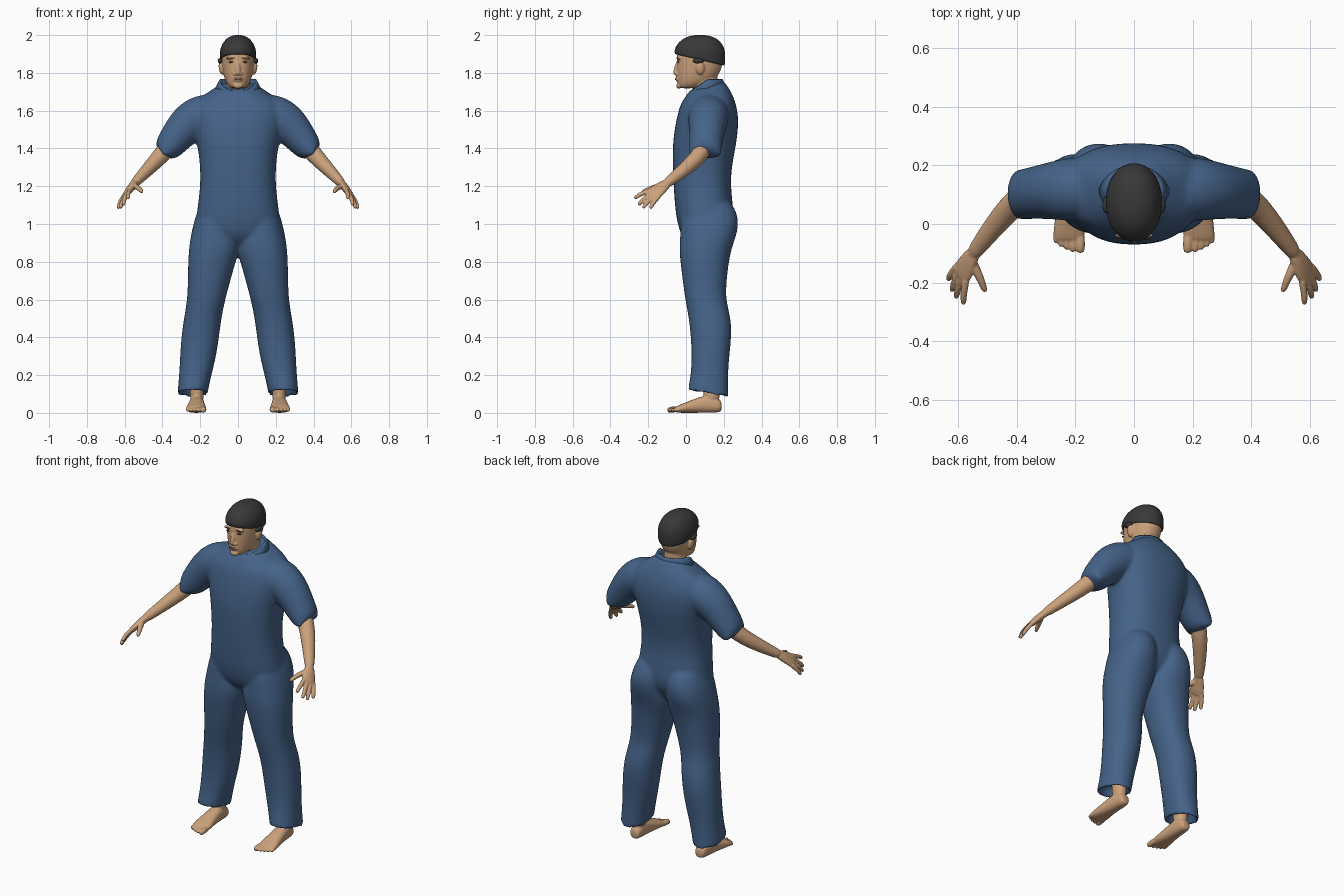
import bpy, bmesh, math
from mathutils import Vector, Matrix


def material(name, rgb):
    m = bpy.data.materials.new(name)
    m.diffuse_color = (*rgb, 1)
    return m


BLUE = material("blue cloth", (0.06, 0.125, 0.25))
SKIN = material("skin", (0.60, 0.36, 0.20))
BLACK = material("black cloth", (0.04, 0.04, 0.04))
DARK = material("dark brown", (0.06, 0.035, 0.025))
LIP = material("lips", (0.42, 0.20, 0.13))


def loft(bm, rings, n=24, e=2.0, side=1):
    """Skin closed rings given as (centre, u axis, v axis)."""
    def p(c):
        return math.copysign(abs(c) ** (2 / e), c)
    loops = []
    for c, u, v in rings:
        loop = []
        for i in range(n):
            a = 2 * math.pi * i / n
            q = Vector(c) + Vector(u) * p(math.cos(a)) + Vector(v) * p(math.sin(a))
            loop.append(bm.verts.new((q.x * side, q.y, q.z)))
        loops.append(loop)
    for a, b in zip(loops, loops[1:]):
        for i in range(n):
            j = (i + 1) % n
            bm.faces.new((a[i], a[j], b[j], b[i]))
    bm.faces.new(loops[0])
    bm.faces.new(loops[-1])


def slab(z, x0, x1, y0, y1, tilt=0):
    """Horizontal ring, optionally sloping from front to back."""
    hy = (y1 - y0) / 2
    return ((x0 + x1) / 2, (y0 + y1) / 2, z), ((x1 - x0) / 2, 0, 0), (0, hy, tilt * hy)


def tube(bm, pts, ref=(0, 1, 0), n=16, side=1):
    """Limb along points (x, y, z, radius along ref, other radius)."""
    cs = [Vector(p[:3]) for p in pts]
    rings = []
    for i, p in enumerate(pts):
        t = (cs[min(i + 1, len(cs) - 1)] - cs[max(i - 1, 0)]).normalized()
        u = Vector(ref)
        u = (u - t * u.dot(t)).normalized()
        rings.append((cs[i], u * p[3], t.cross(u) * p[4]))
    loft(bm, rings, n, side=side)


def ball(bm, c, r, rot=0):
    m = Matrix.Translation(c) @ Matrix.Rotation(rot, 4, 'Y') @ Matrix.Diagonal((*r, 1))
    bmesh.ops.create_uvsphere(bm, u_segments=16, v_segments=10, radius=1, matrix=m)


def finish(bm, name, mat, voxel=0, subdiv=0, smooth=4):
    bmesh.ops.recalc_face_normals(bm, faces=bm.faces[:])
    me = bpy.data.meshes.new(name)
    for f in bm.faces:
        f.smooth = True
    bm.to_mesh(me)
    bm.free()
    me.materials.append(mat)
    ob = bpy.data.objects.new(name, me)
    bpy.context.collection.objects.link(ob)
    if subdiv:
        s = ob.modifiers.new("round", 'SUBSURF')
        s.levels = s.render_levels = subdiv
    if voxel:
        r = ob.modifiers.new("merge", 'REMESH')
        r.mode = 'VOXEL'
        r.voxel_size = voxel
        r.use_smooth_shade = True
        s = ob.modifiers.new("soften", 'SMOOTH')
        s.factor = 0.5
        s.iterations = smooth
    return ob


# Coverall: torso, trouser legs and sleeves merged into one garment
bm = bmesh.new()
torso = [(.87, .10, .05, .15, 0), (.92, .21, -.02, .20, 0), (1.0, .228, -.045, .25, 0),
         (1.08, .215, -.058, .252, 0), (1.2, .20, -.066, .236, 0), (1.3, .20, -.07, .242, 0),
         (1.4, .212, -.072, .262, 0), (1.5, .235, -.062, .277, 0), (1.58, .25, -.045, .277, 0),
         (1.64, .235, -.03, .262, .05), (1.68, .185, -.012, .24, .15),
         (1.715, .125, .01, .215, .22), (1.74, .092, .025, .195, .28)]
loft(bm, [slab(z, -w, w, f, b, t) for z, w, f, b, t in torso], 32, 2.35)
leg = [(.17, .185, .295, .05, .19), (.12, .182, .30, .035, .20), (.092, .162, .322, .01, .225),
       (.11, .16, .32, .01, .225), (.2, .14, .312, .025, .222), (.3, .115, .307, .03, .23),
       (.4, .10, .301, .025, .241), (.5, .088, .287, .015, .24), (.6, .067, .269, -.005, .21),
       (.7, .04, .266, -.018, .216), (.8, .012, .265, -.031, .227), (.88, -.015, .26, -.037, .245),
       (.95, 0, .248, -.03, .272), (1.02, .004, .232, -.03, .28), (1.08, .01, .21, -.01, .262),
       (1.14, .03, .18, .03, .22)]
sleeve = [(.08, .12, 1.60, .09, .09), (.19, .12, 1.58, .115, .115), (.27, .115, 1.53, .10, .107),
          (.335, .107, 1.45, .09, .085), (.39, .10, 1.378, .085, .073),
          (.404, .10, 1.36, .083, .072), (.39, .10, 1.378, .062, .052), (.36, .10, 1.42, .055, .05)]
for s in (1, -1):
    loft(bm, [slab(*r, -.17 if r[0] < .15 else 0) for r in leg], 24, 2.2, s)
    tube(bm, sleeve, n=24, side=s)
finish(bm, "coverall", BLUE, .0095, 2, 5)

# Folded collar, open at the front
bm = bmesh.new()
rows = []
N = 40
for rx, ry, dz in ((.082, .075, -.05), (.096, .086, 0), (.104, .092, -.012), (.122, .104, -.05)):
    row = []
    for i in range(N + 1):
        a = .28 + (2 * math.pi - .56) * i / N
        back = (1 - math.cos(a)) / 2
        top = 1.705 + .062 * min(1, back * 1.9)
        row.append(bm.verts.new((rx * math.sin(a), .108 - ry * math.cos(a), top + dz)))
    rows.append(row)
for a, b in zip(rows, rows[1:]):
    for i in range(N):
        bm.faces.new((a[i], a[i + 1], b[i + 1], b[i]))
collar = finish(bm, "collar", BLUE)
collar.modifiers.new("thickness", 'SOLIDIFY').thickness = .006

# Arms with hands
spread = Vector((.055, .085, -.055)).normalized()
knuckle = Vector((.592, -.175, 1.157))
tips = [(.582, -.274, 1.136), (.608, -.253, 1.10), (.622, -.229, 1.084), (.635, -.19, 1.082)]
bm = bmesh.new()
for s in (1, -1):
    tube(bm, [(.31, .12, 1.49, .05, .05), (.36, .10, 1.42, .05, .05), (.405, .075, 1.365, .045, .046),
              (.455, .02, 1.312, .042, .04), (.52, -.062, 1.245, .032, .03),
              (.56, -.118, 1.203, .026, .023)], side=s)
    tube(bm, [(.54, -.09, 1.222, .026, .022), (.562, -.122, 1.20, .034, .021),
              (.58, -.155, 1.173, .046, .019), (.597, -.185, 1.15, .046, .015)], spread, side=s)
    for k, tip in zip((-.036, -.012, .012, .035), tips):
        a, b = knuckle + spread * k, Vector(tip)
        m = a.lerp(b, .55) + Vector((.004, -.002, .004))
        tube(bm, [(*(a - (b - a) * .2), .013, .013), (*a, .013, .013), (*m, .0125, .0125),
                  (*a.lerp(b, .93), .011, .011), (*b, .007, .007)], n=10, side=s)
    tube(bm, [(.556, -.12, 1.205, .017, .017), (.54, -.155, 1.198, .018, .016),
              (.523, -.19, 1.188, .014, .014), (.511, -.222, 1.174, .012, .012),
              (.507, -.232, 1.168, .008, .008)], n=10, side=s)
finish(bm, "arms", SKIN, .0045, 1, 3)

# Bare feet
foot = [(.19, .216, .022, .012, .055), (.178, .217, .034, .002, .075), (.12, .218, .039, 0, .10),
        (.06, .22, .043, 0, .08), (.0, .221, .052, 0, .057), (-.04, .222, .055, 0, .04),
        (-.062, .222, .05, .004, .03)]
toes = [(.183, -.100, .017), (.209, -.097, .0125), (.230, -.089, .0115),
        (.249, -.08, .011), (.266, -.068, .0105)]
bm = bmesh.new()
for s in (1, -1):
    loft(bm, [((x, y, (a + b) / 2), (w, 0, 0), (0, 0, (b - a) / 2)) for y, x, w, a, b in foot], 20, 2.3, s)
    tube(bm, [(.218, .135, .05, .045, .037), (.218, .135, .10, .043, .036),
              (.216, .13, .17, .045, .04), (.215, .13, .25, .05, .045)], side=s)
    for x, y, r in toes:
        xb = .222 + (x - .222) * .9
        tube(bm, [(xb, -.02, .018, r, r), (x, y + .04, .02, r, r), (x, y + .015, .016, r, r),
                  (x, y, .013, r * .7, r * .7)], (1, 0, 0), 10, s)
finish(bm, "feet", SKIN, .0045, 1, 2)

# Head with neck, nose, brow, chin and ears
bm = bmesh.new()
head = [(1.717, .03, -.032, .04), (1.73, .052, -.042, .09), (1.76, .069, -.047, .15),
        (1.80, .08, -.049, .182), (1.85, .087, -.049, .195), (1.9, .089, -.05, .198),
        (1.95, .075, -.03, .185), (1.98, .04, .01, .14)]
loft(bm, [slab(z, -w, w, f, b) for z, w, f, b in head], 28, 2.2)
tube(bm, [(0, .11, 1.63, .07, .075), (0, .105, 1.70, .065, .064), (0, .10, 1.76, .068, .062),
          (0, .10, 1.82, .07, .062)])
tube(bm, [(0, -.044, 1.862, .009, .009), (0, -.052, 1.825, .012, .011),
          (0, -.058, 1.80, .015, .013), (0, -.05, 1.788, .013, .01)], (1, 0, 0), 12)
ball(bm, (0, -.038, 1.732), (.026, .014, .016))
ball(bm, (0, -.044, 1.768), (.027, .012, .016))
for s in (1, -1):
    ball(bm, (.016 * s, -.05, 1.794), (.009, .009, .008))
    ball(bm, (.036 * s, -.038, 1.878), (.03, .012, .009))
    ball(bm, (.089 * s, .075, 1.825), (.013, .024, .036), .15 * s)
finish(bm, "head", SKIN, .0045, 1, 3)

# Close-fitting cap, lower at the back and bulging over the ears
bm = bmesh.new()
cap = [(1.878, .08, -.045, .19, -.2), (1.866, .092, -.056, .202, -.24), (1.872, .096, -.06, .206, -.24),
       (1.90, .097, -.062, .209, -.12), (1.93, .094, -.057, .207, -.04), (1.962, .079, -.04, .188, 0),
       (1.985, .058, -.01, .158, 0), (1.997, .033, .025, .125, 0), (2.001, .012, .058, .09, 0)]
loft(bm, [slab(z, -w, w, f, b, t) for z, w, f, b, t in cap], 32, 2.1)
for s in (1, -1):
    ball(bm, (.094 * s, .065, 1.864), (.014, .03, .014))
finish(bm, "cap", BLACK, 0, 1)

# Eyes, eyebrows and mouth
bm = bmesh.new()
for s in (1, -1):
    ball(bm, (.037 * s, -.041, 1.857), (.014, .005, .0035), .08 * s)
    ball(bm, (.038 * s, -.0475, 1.879), (.019, .005, .0025), .05 * s)
finish(bm, "eyes_and_brows", DARK)
bm = bmesh.new()
ball(bm, (0, -.052, 1.772), (.021, .006, .0035))
ball(bm, (0, -.0515, 1.765), (.017, .006, .0035))
finish(bm, "lips", LIP)
